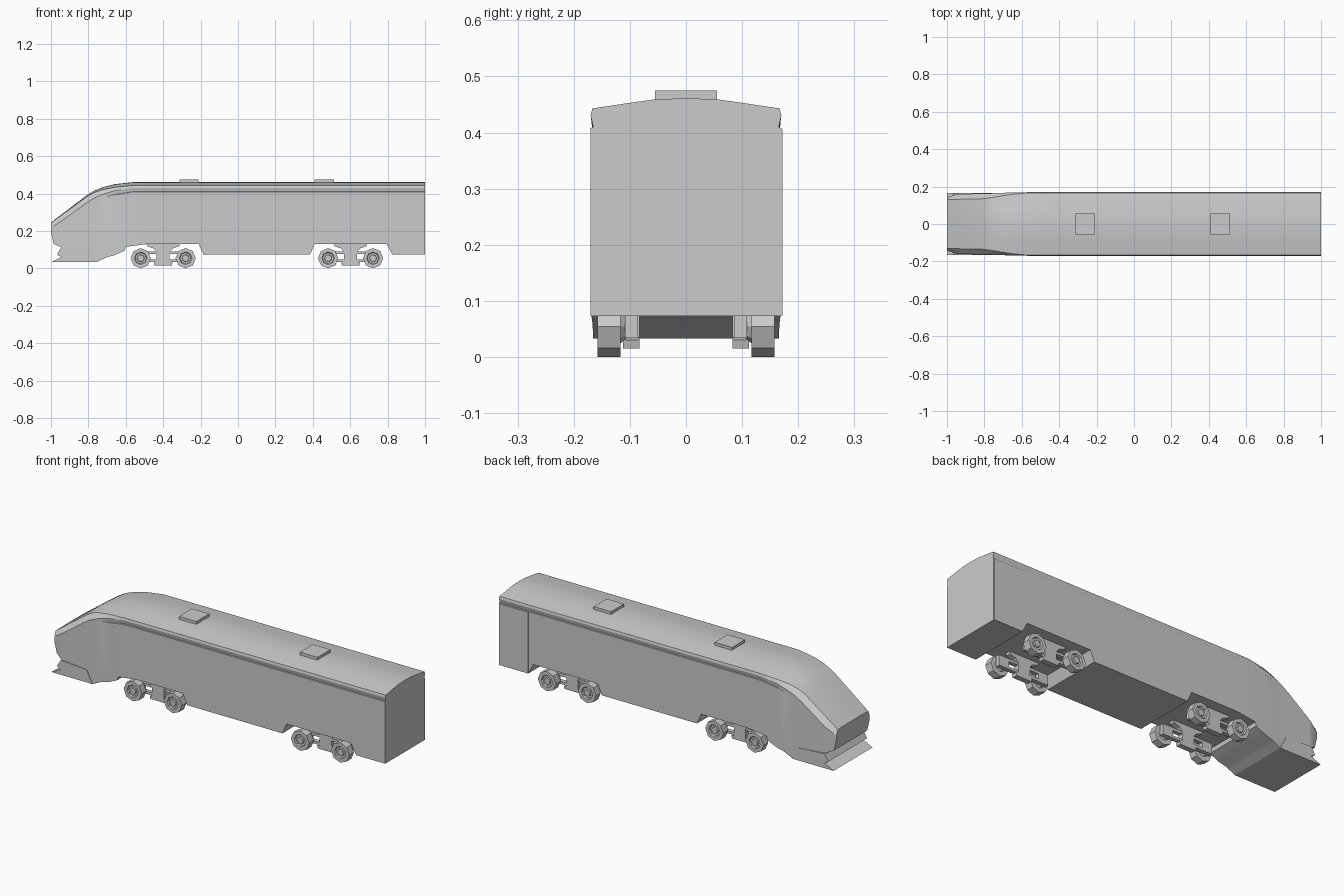
import bpy, bmesh, math
from mathutils import Matrix

if "Cube" in bpy.data.objects:
    bpy.data.objects.remove(bpy.data.objects["Cube"])


def finish(name, bm, smooth=None):
    bmesh.ops.recalc_face_normals(bm, faces=bm.faces)
    me = bpy.data.meshes.new(name)
    bm.to_mesh(me)
    bm.free()
    ob = bpy.data.objects.new(name, me)
    bpy.context.collection.objects.link(ob)
    if smooth:
        bpy.ops.object.select_all(action='DESELECT')
        ob.select_set(True)
        bpy.context.view_layer.objects.active = ob
        bpy.ops.object.shade_smooth_by_angle(angle=math.radians(smooth))
    return ob


def add_box(bm, x0, x1, y0, y1, z0, z1):
    m = Matrix.Translation(((x0 + x1) / 2, (y0 + y1) / 2, (z0 + z1) / 2))
    m = m @ Matrix.Diagonal((x1 - x0, y1 - y0, z1 - z0, 1))
    bmesh.ops.create_cube(bm, size=1, matrix=m)


def add_prism(bm, pts, y0, y1):
    # side-view profile extruded across the width
    a = [bm.verts.new((x, y0, z)) for x, z in pts]
    b = [bm.verts.new((x, y1, z)) for x, z in pts]
    bm.faces.new(a)
    bm.faces.new(b[::-1])
    for i in range(len(a)):
        j = (i + 1) % len(a)
        bm.faces.new((a[i], a[j], b[j], b[i]))


def interp(table, x):
    for p, q in zip(table, table[1:]):
        if p[0] <= x <= q[0]:
            t = (x - p[0]) / (q[0] - p[0])
            return [u + (v - u) * t for u, v in zip(p[1:], q[1:])]


# Body shell: x, crown height, roof edge y, roof edge drop, eave y, eave drop, groove depth
upper = [(-1, .245, .13, .002, .142, .03, 0),
         (-.945, .287, .132, .004, .16, .035, 0),
         (-.81, .39, .135, .008, .163, .04, 0),
         (-.77, .415, .14, .01, .164, .04, 0),
         (-.725, .433, .147, .013, .166, .038, 0),
         (-.66, .45, .158, .017, .168, .035, .002),
         (-.56, .461, .167, .018, .17, .031, .005),
         (1, .461, .167, .018, .17, .031, .005)]
# underside outline with wheel cut-outs
lower = [(-1, .13), (-.945, .112), (-.94, .033), (-.755, .033), (-.70, .06), (-.66, .07),
         (-.605, .095), (-.6, .115), (-.485, .13), (-.21, .13), (-.185, .073), (.385, .073),
         (.41, .13), (.795, .13), (.825, .073), (1, .073)]

bm = bmesh.new()
rings = []
for x in sorted({r[0] for r in upper} | {r[0] for r in lower}):
    crown, ey, ed, vy, vd, g = interp(upper, x)
    bottom = interp(lower, x)[0]
    eave = crown - vd
    half = [(vy, bottom), (vy, eave - .022), (vy - g, eave - .02), (vy, eave),
            (ey, crown - ed), (.6 * ey, crown - .45 * ed), (.33 * ey, crown - .1 * ed)]
    ring = half + [(0, crown)] + [(-y, z) for y, z in reversed(half)]
    rings.append([bm.verts.new((x + (.015 if x == -1 and z == bottom else 0), y, z))
                  for y, z in ring])
n = len(rings[0])
for a, b in zip(rings, rings[1:]):
    for i in range(n):
        j = (i + 1) % n
        bm.faces.new((a[i], a[j], b[j], b[i]))
bm.faces.new(rings[0])
bm.faces.new(rings[-1][::-1])
finish("body_shell", bm, 20)

# Front plough and lower skirt
bm = bmesh.new()
add_prism(bm, [(-1, .033), (-.945, .06), (-.968, .074), (-.945, .112),
               (-.79, .1), (-.755, .033)], -.166, .166)
finish("front_plough", bm)

# Rear side door panel
bm = bmesh.new()
add_box(bm, .825, .998, .165, .172, .074, .405)
finish("rear_side_panel", bm)

# Roof hatches
for i, x in enumerate((-.262, .462)):
    bm = bmesh.new()
    add_box(bm, x - .052, x + .052, -.055, .055, .45, .475)
    finish(f"roof_hatch_{i + 1}", bm)


def wheel(name, x, side):
    # eight-sided wheel with a raised rim and a hub
    bm = bmesh.new()
    lathe = [(.015, .1), (.03, .117), (.054, .117), (.054, .158), (.034, .158), (.03, .15),
             (.02, .15), (.018, .157)]
    loops = []
    for r, y in lathe:
        loops.append([bm.verts.new((x + r * math.cos(k * math.pi / 4), side * y,
                                    .054 + r * math.sin(k * math.pi / 4))) for k in range(8)])
    for a, b in zip(loops, loops[1:]):
        for k in range(8):
            j = (k + 1) % 8
            bm.faces.new((a[k], a[j], b[j], b[k]))
    bm.faces.new(loops[0])
    bm.faces.new(loops[-1])
    finish(name, bm)


def bogie_frame(name, cx, side):
    # pinched central plate with upper and lower arms to the wheels
    bm = bmesh.new()
    half = [(.09, .132), (.085, .118), (.05, .106), (.035, .088), (.035, .035), (.05, .03),
            (.046, .015)]
    pts = [(cx + x, z) for x, z in half] + [(cx - x, z) for x, z in reversed(half)]
    y0, y1 = sorted((side * .083, side * .112))
    add_prism(bm, pts, y0, y1)
    for z0, z1 in ((.076, .09), (.034, .048)):
        add_box(bm, cx - .15, cx + .15, y0 + .003, y1 - .003, z0, z1)
    for s in (-1, 1):
        add_box(bm, cx + s * .12 - .03, cx + s * .12 + .03, y0 + .003, y1 - .003, .036, .088)
    finish(name, bm)


# Bogies: two wheels and one frame on each side
for end, cx in (("front", -.4), ("rear", .602)):
    for label, side in (("near", -1), ("far", 1)):
        bogie_frame(f"{end}_bogie_frame_{label}", cx, side)
        for k, dx in enumerate((-.12, .12)):
            wheel(f"{end}_wheel_{label}_{k + 1}", cx + dx, side)
